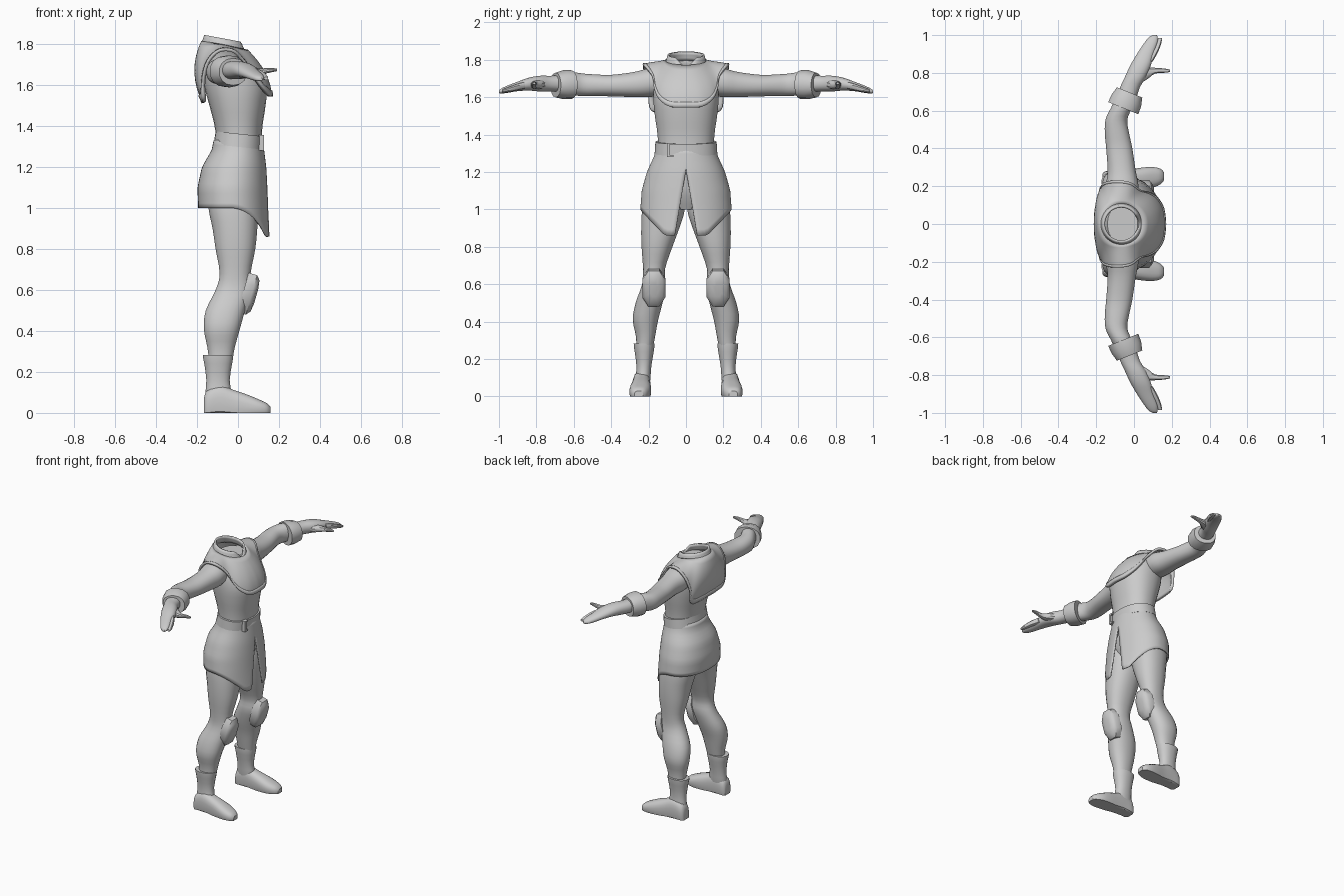
import bpy, bmesh, math
from mathutils import Vector, Matrix

if "Cube" in bpy.data.objects:
    bpy.data.objects.remove(bpy.data.objects["Cube"])

cloth = bpy.data.materials.new("grey_cloth")
cloth.diffuse_color = (0.6, 0.6, 0.6, 1)
cloth.use_nodes = True
cloth.node_tree.nodes["Principled BSDF"].inputs["Base Color"].default_value = cloth.diffuse_color


def spline(pts, sub):
    """Smooth curve through tuples of any length."""
    out = []
    for i in range(len(pts) - 1):
        p0, p1, p2, p3 = (Vector(pts[max(0, min(len(pts) - 1, i + k))]) for k in (-1, 0, 1, 2))
        for s in range(sub):
            t = s / sub
            out.append(p1 + (p2 - p0) * (t / 2) + (2 * p0 - 5 * p1 + 4 * p2 - p3) * (t * t / 2)
                       + (3 * p1 - p0 - 3 * p2 + p3) * (t ** 3 / 2))
    return out + [Vector(pts[-1])]


def grid(name, rows, closed=False, caps=False, mirror=False, solid=0, angle=35):
    """Skin a list of point rows into one object."""
    bm = bmesh.new()
    vs = [[bm.verts.new(p) for p in r] for r in rows]
    n = len(rows[0])
    for a, b in zip(vs, vs[1:]):
        for i in range(n if closed else n - 1):
            j = (i + 1) % n
            bm.faces.new((a[i], a[j], b[j], b[i]))
    if caps:
        bm.faces.new(vs[0])
        bm.faces.new(vs[-1])
    bmesh.ops.recalc_face_normals(bm, faces=bm.faces)
    me = bpy.data.meshes.new(name)
    bm.to_mesh(me)
    bm.free()
    me.materials.append(cloth)
    ob = bpy.data.objects.new(name, me)
    bpy.context.collection.objects.link(ob)
    if mirror:
        m = ob.modifiers.new("mirror", "MIRROR")
        m.use_axis = (False, True, False)
        m.merge_threshold = 0.002
    if solid:
        m = ob.modifiers.new("thickness", "SOLIDIFY")
        m.thickness, m.offset = solid, 0
    bpy.ops.object.select_all(action="DESELECT")
    ob.select_set(True)
    bpy.context.view_layer.objects.active = ob
    bpy.ops.object.shade_smooth_by_angle(angle=math.radians(angle))
    return ob


def oval(c, s, e):
    return math.copysign(abs(c) ** e, c), math.copysign(abs(s) ** e, s)


def loft(name, axis, secs, n=20, sub=3, e=0.9, mirror=True, floor=False, mat=None, angle=35):
    """Sections: (position on axis, a min, a max, b min, b max)."""
    rows = []
    for t, a0, a1, b0, b1 in (spline(secs, sub) if sub > 1 else secs):
        row = []
        for i in range(n):
            w = 2 * math.pi * (i + 0.5) / n
            c, s = oval(math.cos(w), math.sin(w), e)
            a, b = (a0 + a1) / 2 + c * (a1 - a0) / 2, (b0 + b1) / 2 + s * (b1 - b0) / 2
            p = {"x": (t, a, b), "y": (a, t, b), "z": (a, b, t)}[axis]
            p = Vector((p[0], p[1], max(p[2], 0) if floor else p[2]))
            row.append(mat @ p if mat else p)
        rows.append(row)
    return grid(name, rows, True, True, mirror, angle=angle)


# Body under the clothes
loft("torso", "z", [(1.0, -.10, .06, -.08, .08), (1.12, -.16, .11, -.19, .19),
                    (1.3, -.11, .115, -.152, .152), (1.4, -.115, .12, -.153, .153),
                    (1.5, -.14, .135, -.167, .167), (1.6, -.165, .14, -.175, .175),
                    (1.7, -.165, .09, -.165, .165), (1.77, -.14, .02, -.1, .1)],
     n=32, mirror=False)
loft("leg", "z", [(1.12, -.15, .10, .015, .215), (1.0, -.145, .1, .006, .235), (.9, -.125, .095, .035, .24),
                  (.8, -.11, .085, .072, .238), (.68, -.09, .062, .112, .23), (.6, -.11, .065, .108, .235),
                  (.5, -.158, .035, .125, .27), (.41, -.167, .01, .148, .285), (.32, -.15, -.015, .165, .268),
                  (.24, -.14, -.03, .18, .265)], n=24)
loft("arm", "y", [(.1, -.15, .02, 1.61, 1.77), (.2, -.15, .025, 1.6, 1.755), (.28, -.14, .01, 1.6, 1.735),
                  (.4, -.148, -.008, 1.604, 1.72), (.48, -.155, -.025, 1.605, 1.722),
                  (.55, -.152, -.035, 1.605, 1.727), (.61, -.125, -.012, 1.61, 1.735),
                  (.66, -.10, .015, 1.615, 1.73)])

# Hands
loft("hand", "y", [(.62, -.10, 0, 1.625, 1.72), (.72, -.075, .03, 1.63, 1.715), (.78, -.048, .066, 1.63, 1.715),
                   (.84, -.02, .09, 1.635, 1.705), (.9, .015, .105, 1.632, 1.683), (.96, .055, .125, 1.622, 1.66),
                   (.99, .08, .125, 1.62, 1.645), (1.0, .10, .12, 1.622, 1.635)])
loft("index_finger", "y", [(.86, .06, .10, 1.645, 1.685), (.91, .09, .128, 1.635, 1.67),
                           (.96, .117, .146, 1.625, 1.65), (.985, .127, .148, 1.625, 1.64)], n=10)
loft("thumb", "x", [(.02, .735, .81, 1.64, 1.70), (.07, .765, .83, 1.643, 1.69), (.11, .795, .828, 1.65, 1.682),
                    (.16, .8, .824, 1.662, 1.684), (.19, .804, .818, 1.668, 1.68)], n=10)

# Sleeve cuffs, turned along the forearm
turn = Matrix.Translation((-.04, .655, 1.667)) @ Matrix.Rotation(math.radians(-22), 4, "Z")
loft("cuff", "y", [(-.045, -.065, .065, -.06, .06), (-.045, -.088, .088, -.077, .077),
                   (0, -.086, .086, -.078, .078), (.045, -.074, .074, -.068, .064),
                   (.045, -.055, .055, -.045, .045)], n=14, sub=1, mat=turn)

# Boots
loft("boot_shaft", "z", [(.28, -.145, -.04, .185, .26), (.282, -.172, -.022, .168, .28),
                         (.24, -.165, -.028, .172, .275), (.16, -.155, -.04, .185, .265),
                         (.09, -.16, -.03, .19, .27), (.02, -.155, -.03, .2, .27)], sub=2)
loft("boot_foot", "x", [(-.167, .205, .265, -.02, .07), (-.15, .193, .28, -.03, .11), (-.09, .19, .285, -.03, .135),
                        (-.02, .188, .29, -.03, .112), (.05, .186, .3, -.03, .088), (.1, .192, .302, -.025, .067),
                        (.14, .21, .293, -.02, .048), (.158, .23, .275, -.01, .03)], e=.75, floor=True)

# Knee pads: eight-sided domed plates leaning with the shin
lean = Matrix.Translation((.058, .172, .578)) @ Matrix.Rotation(math.radians(16), 4, "Y")
loft("knee_pad", "x", [(-.035, -.066, .066, -.107, .107), (.008, -.066, .066, -.107, .107),
                       (.026, -.05, .05, -.085, .085), (.032, -.02, .02, -.04, .04)],
     n=8, sub=1, e=.85, mat=lean, angle=40)

# Skirt, open at the front with pointed tails
sizes = [(1.33, -.115, .118, .155), (1.28, -.125, .124, .168), (1.2, -.172, .134, .205),
         (1.1, -.194, .14, .233), (1.0, -.19, .145, .24), (.86, -.185, .155, .24)]


def skirt_size(z):
    for p, q in zip(sizes, sizes[1:]):
        if z >= q[0] - 1e-6:
            return Vector(p).lerp(Vector(q), (p[0] - z) / (p[0] - q[0]))


rows = []
for k in range(15):
    row = []
    for i in range(33):
        u = i / 32
        side = max(0, math.sin(math.pi * u) - .25) / .75 if u < .5 else 1
        z = 1.33 + (.86 + .14 * side - 1.33) * k / 14
        _, x0, x1, h = skirt_size(z)
        gap = math.asin(.06 * max(0, 1.21 - z) / .35 / h)
        w = gap + (math.pi - gap) * u
        c, s = oval(math.cos(w), math.sin(w), .9 if u > .5 else 1)
        row.append(((x0 + x1) / 2 + c * (x1 - x0) / 2, s * h, z))
    rows.append(row)
grid("skirt", rows, mirror=True, solid=.008)

# Belt and buckle, lower at the front
tilt = Matrix.Translation((.005, 0, 1.33)) @ Matrix.Rotation(math.radians(6), 4, "Y")
loft("belt", "z", [(-.032, -.11, .11, -.15, .15), (-.032, -.122, .122, -.168, .168),
                   (.032, -.118, .118, -.164, .164), (.032, -.105, .105, -.145, .145)],
     n=40, sub=1, mirror=False, mat=tilt)


def bar(name, y, z, dy, dz):
    rows = [[(x, y + a * dy, z + b * dz) for a, b in ((-1, -1), (1, -1), (1, 1), (-1, 1))] for x in (.1, .128)]
    grid(name, rows, True, True)


bar("buckle_side", -.095, 1.318, .006, .038)
for z in (1.285, 1.351):
    bar("buckle_rail", -.083, z, .016, .005)

# Shoulder mantle: neck ring to a hem that rises over the arms
hem = spline([(.158, 0, 1.545), (.148, .08, 1.548), (.115, .135, 1.585), (.075, .16, 1.64),
              (.03, .175, 1.71), (-.02, .215, 1.765), (-.09, .225, 1.768), (-.145, .215, 1.71),
              (-.165, .195, 1.62), (-.162, .18, 1.53), (-.165, .09, 1.515), (-.165, 0, 1.515)], 4)
rows = []
for k in range(9):
    t = k / 8
    row = []
    for i, p in enumerate(hem):
        w = math.pi * i / (len(hem) - 1)
        neck = Vector((-.065 + .108 * math.cos(w), .108 * math.sin(w), 1.79 - .022 * math.cos(w)))
        q = neck.lerp(p, t)
        out = Vector((math.cos(w), math.sin(w), 0))
        row.append(q + out * (.5 * (neck.z - p.z) * t * (1 - t)))
    rows.append(row)
grid("mantle", rows, mirror=True, solid=.014)
# Raised border along the mantle hem
band = [[p.lerp(r, .5 * k) + Vector((p.x + .03, p.y, 0)).normalized() * .005
         for p, r in zip(rows[8], rows[7])] for k in range(3)]
grid("mantle_border", band, mirror=True, solid=.016)

# Standing collar with a notch at the throat
rows = []
for k in range(4):
    t = k / 3
    row = []
    for i in range(25):
        w = math.pi * i / 24
        notch = .06 * max(0, 1 - w / .6)
        r = .108 - .016 * t
        z0 = 1.775 - .022 * math.cos(w)
        z1 = 1.825 - .018 * math.cos(w) - notch
        row.append((-.067 + r * math.cos(w), r * math.sin(w), z0 + (max(z1, z0 + .004) - z0) * t))
    rows.append(row)
grid("collar", rows, mirror=True, solid=.012)
